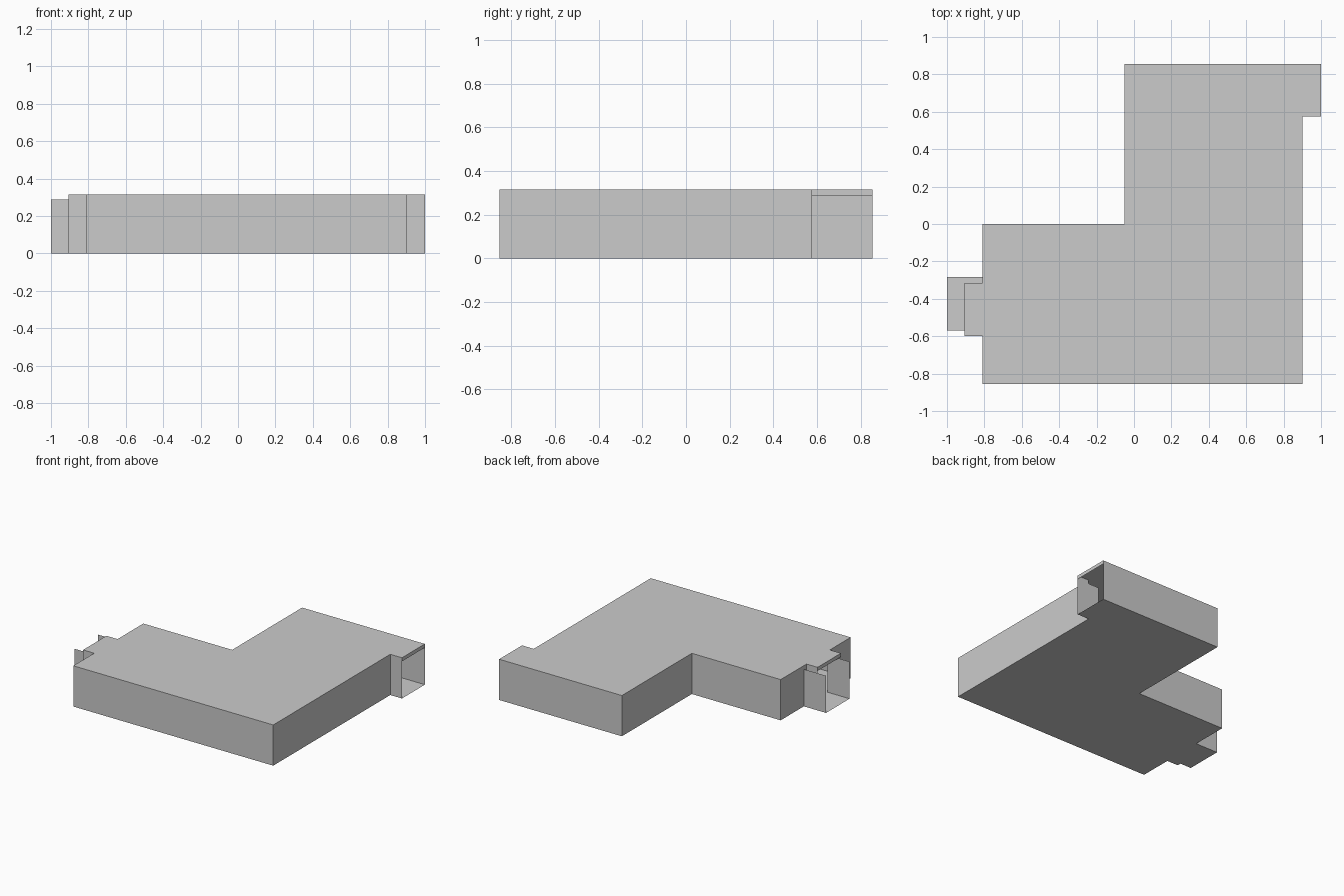
import bpy
import bmesh

if "Cube" in bpy.data.objects:
    bpy.data.objects.remove(bpy.data.objects["Cube"])

H = 0.315    # room height
D = 0.287    # door height


def sheet_object(name, quads):
    """Make one object from thin flat panels, each a list of corner points."""
    bm = bmesh.new()
    for q in quads:
        bm.faces.new([bm.verts.new(p) for p in q])
    bmesh.ops.remove_doubles(bm, verts=bm.verts, dist=0.0005)
    mesh = bpy.data.meshes.new(name)
    bm.to_mesh(mesh)
    bm.free()
    obj = bpy.data.objects.new(name, mesh)
    bpy.context.collection.objects.link(obj)
    return obj


def wall(a, b, z0, z1):
    return [(*a, z0), (*b, z0), (*b, z1), (*a, z1)]


def slab(x0, x1, y0, y1, z, up):
    q = [(x0, y0, z), (x1, y0, z), (x1, y1, z), (x0, y1, z)]
    return q if up else q[::-1]


# L-shaped room, its outline broken by two doorways
outline = [(-0.81, -0.855), (0.9, -0.855), (0.9, 0.575), (0.9, 0.855),
           (-0.05, 0.855), (-0.05, 0), (-0.81, 0), (-0.81, -0.315), (-0.81, -0.6)]
doorways = {2, 7}
walls = [wall(p, outline[(i + 1) % len(outline)], 0, H)
         for i, p in enumerate(outline) if i not in doorways]
sheet_object("room_walls", walls)
sheet_object("room_floor", [[(x, y, 0) for x, y in reversed(outline)]])
sheet_object("room_ceiling", [[(x, y, H) for x, y in outline]])


def door_cover(name, inner, outer, y0, y1):
    """Roofed door surround with a lintel over its open end."""
    x0, x1 = sorted((inner, outer))
    sheet_object(name, [
        wall((x0, y0), (x1, y0), 0, H), wall((x1, y1), (x0, y1), 0, H),
        slab(x0, x1, y0, y1, H, True), slab(x0, x1, y0, y1, 0, False),
        wall((outer, y0), (outer, y1), D, H)])


def door_channel(name, x0, x1, y0, y1):
    """Open-topped passage: floor and two side walls."""
    sheet_object(name, [
        wall((x0, y0), (x1, y0), 0, D), wall((x1, y1), (x0, y1), 0, D),
        slab(x0, x1, y0, y1, 0, False)])


# Door passages at both ends
door_cover("left_door_cover", -0.81, -0.905, -0.6, -0.315)
door_channel("left_door_channel", -1.0, -0.81, -0.57, -0.283)
door_cover("right_door_cover", 0.9, 1.0, 0.575, 0.855)
door_channel("right_door_channel", 0.81, 1.0, 0.575, 0.855)
